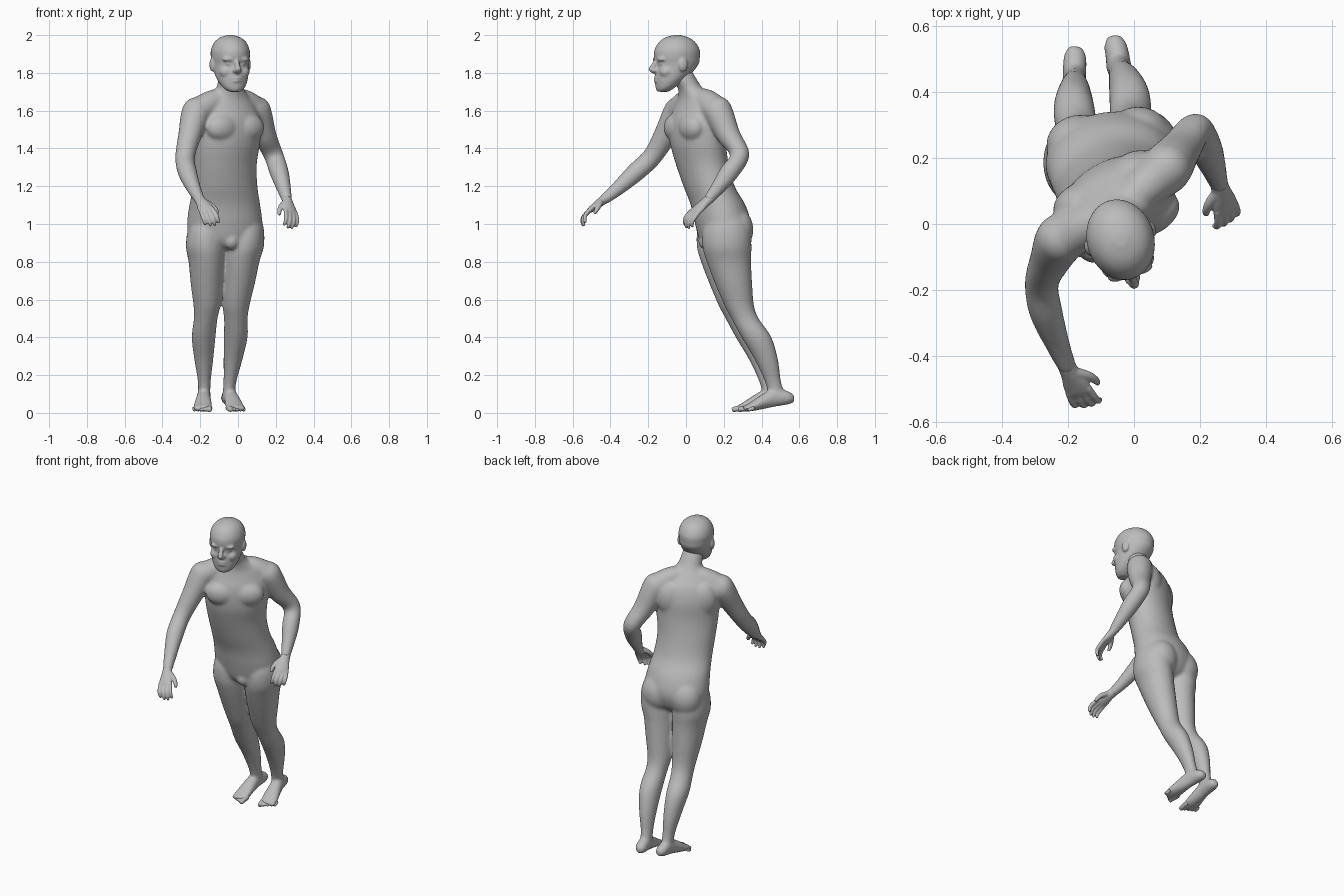
import bpy
import bmesh
import math
from mathutils import Vector, Matrix

cube = bpy.data.objects.get("Cube")
if cube:
    bpy.data.objects.remove(cube, do_unlink=True)

skin = bpy.data.materials.new("plain grey")
skin.use_nodes = True
skin.diffuse_color = (.5, .5, .5, 1)
skin_node = skin.node_tree.nodes["Principled BSDF"]
skin_node.inputs["Base Color"].default_value = skin.diffuse_color
skin_node.inputs["Roughness"].default_value = .7


def turn(degrees):
    return Matrix.Rotation(math.radians(degrees), 3, "Z")


def spline(a, b, c, d, t):
    """Catmull-Rom blend of four vectors."""
    return (b * 2 + (c - a) * t + (a * 2 - b * 5 + c * 4 - d) * t ** 2
            + (b * 3 - a - c * 3 + d) * t ** 3) / 2


def loft(bm, rings, sides=24, steps=4):
    """Skin a run of ellipses, each given as centre and two half axes."""
    padded = [rings[0]] + rings + [rings[-1]]
    loops = []
    for i in range(len(rings) - 1):
        last = i == len(rings) - 2
        for k in range(steps + last):
            centre, u, v = [spline(*column, k / steps) for column in zip(*padded[i:i + 4])]
            angles = [math.tau * n / sides for n in range(sides)]
            loops.append([bm.verts.new(centre + u * math.cos(a) + v * math.sin(a)) for a in angles])
    for low, high in zip(loops, loops[1:]):
        for n in range(sides):
            m = (n + 1) % sides
            bm.faces.new((low[n], low[m], high[m], high[n]))
    bm.faces.new(loops[0][::-1])
    bm.faces.new(loops[-1])


def level_ring(x, y, z, wide, deep, angle=0):
    spin = turn(angle)
    return Vector((x, y, z)), spin @ Vector((wide, 0, 0)), spin @ Vector((0, deep, 0))


def tube(bm, path, radii, sides=16):
    """Round tube through the points of a path."""
    path = [Vector(p) for p in path]
    rings = []
    for i, (point, radius) in enumerate(zip(path, radii)):
        along = path[min(i + 1, len(path) - 1)] - path[max(i - 1, 0)]
        hint = (path[-1] - path[0]).orthogonal()
        u = along.cross(hint).normalized()
        rings.append((point, u * radius, along.cross(u).normalized() * radius))
    loft(bm, rings, sides)


def blob(bm, centre, radii, angle=0):
    """Ellipsoid, for muscles and other soft masses."""
    place = Matrix.Translation(centre) @ turn(angle).to_4x4() @ Matrix.Diagonal((*radii, 1))
    bmesh.ops.create_uvsphere(bm, u_segments=20, v_segments=14, radius=1, matrix=place)


def fuse(name, bm, voxel, relax):
    """Merge the overlapping masses into one smooth skin."""
    bmesh.ops.recalc_face_normals(bm, faces=bm.faces)
    mesh = bpy.data.meshes.new(name)
    bm.to_mesh(mesh)
    bm.free()
    mesh.materials.append(skin)
    obj = bpy.data.objects.new(name, mesh)
    bpy.context.collection.objects.link(obj)
    merge = obj.modifiers.new("merge", "REMESH")
    merge.mode = "VOXEL"
    merge.voxel_size = voxel
    merge.use_smooth_shade = True
    soften = obj.modifiers.new("soften", "SMOOTH")
    soften.factor = .5
    soften.iterations = relax


# Trunk from crotch to neck, twisting as it rises
body = bmesh.new()
trunk = [(-.07, .19, .865, .1, .07, 8), (-.07, .195, .91, .18, .12, 8), (-.07, .195, 1, .2, .146, 8),
         (-.07, .17, 1.1, .19, .143, 12), (-.067, .122, 1.2, .175, .13, 20),
         (-.066, .085, 1.32, .174, .13, 27), (-.056, .064, 1.43, .185, .134, 30),
         (-.055, .06, 1.54, .19, .13, 30), (-.055, .06, 1.62, .165, .105, 30),
         (-.05, .047, 1.67, .12, .08, 28), (-.043, .022, 1.72, .074, .064, 20),
         (-.04, -.01, 1.77, .065, .065, 16), (-.04, -.03, 1.82, .055, .055, 16)]
loft(body, [level_ring(*row) for row in trunk], 32)

# Chest, shoulder blade and buttock masses
chest_centre, hip_centre = Vector((-.05, .05, 0)), Vector((-.07, .195, 0))
for side in (-1, 1):
    blob(body, chest_centre + turn(30) @ Vector((side * .078, -.07, 1.51)), (.095, .06, .075), 30)
    blob(body, chest_centre + turn(30) @ Vector((side * .095, .07, 1.54)), (.085, .06, .11), 30)
    blob(body, hip_centre + turn(8) @ Vector((side * .09, .06, .97)), (.1, .09, .115), 8)
blob(body, (-.035, .1, .91), (.04, .035, .045))

# Legs share one profile: height, outward shift, depth position, half sizes
leg_profile = [(1.04, 0, .2, .07, .09), (.97, 0, .2, .096, .125), (.88, 0, .202, .105, .13),
               (.8, -.006, .212, .096, .118), (.68, -.008, .238, .085, .098),
               (.57, -.01, .266, .072, .079), (.5, -.004, .297, .063, .073), (.4, .006, .358, .063, .08),
               (.28, .004, .411, .05, .062), (.16, 0, .447, .034, .043), (.06, 0, .475, .034, .045)]
for side, ankle, hip in ((-1, -.18, -.17), (1, -.06, .045)):
    rings = []
    for z, out, y, wide, deep in leg_profile:
        x = ankle + (hip - ankle) * z + side * out
        rings.append(level_ring(x, y + side * .015, z, wide, deep))
    loft(body, rings)

# Shoulders and arms: one reaching forward, one bent behind
right_arm = [(-.175, -.015, 1.618), (-.222, -.045, 1.588), (-.255, -.11, 1.47),
             (-.28, -.18, 1.355), (-.268, -.265, 1.275), (-.23, -.37, 1.18), (-.2, -.44, 1.125)]
left_arm = [(.065, .13, 1.622), (.1, .17, 1.593), (.143, .228, 1.465),
            (.188, .285, 1.365), (.218, .23, 1.275), (.245, .16, 1.18), (.26, .115, 1.125)]
arm_radii = (.066, .077, .062, .052, .051, .037, .028)
neck_base = Vector((-.04, .05, 1.675))
for path in (right_arm, left_arm):
    tube(body, path, arm_radii, 20)
    shoulder = Vector(path[1])
    tube(body, [neck_base, neck_base.lerp(shoulder, .5) + Vector((0, 0, .016)), shoulder],
         (.05, .064, .076), 20)
    blob(body, shoulder, (.077, .077, .083))


# Feet, heels slightly raised, with separate toes
def build_foot(name, heel, toe, inner):
    heel, toe = Vector(heel), Vector(toe)
    f = (toe - heel).normalized()
    s = Vector((-f.y, f.x, 0)) * inner
    up = Vector((0, 0, 1))
    sole = [(-.005, .075, .02, .02), (.03, .08, .036, .036), (.1, .082, .036, .05), (.16, .062, .043, .042),
            (.21, .041, .05, .03), (.25, .026, .051, .019), (.27, .023, .046, .014)]
    loft(body, [(heel + f * t + up * z, s * wide, up * tall) for t, z, wide, tall in sole])
    toes = bmesh.new()
    for i in range(5):
        across = s * (.036 - .02 * i)
        thick = .011 if i else .015
        tip = .29 - .009 * i
        tube(toes, [heel + across + f * .22 + up * .028, heel + across + f * (tip - .02) + up * .021,
                    heel + across + f * tip + up * .014], (thick, thick, thick * .8))
    fuse(name, toes, .005, 2)


build_foot("right_toes", (-.178, .535, 0), (-.188, .25, 0), 1)
build_foot("left_toes", (-.062, .568, 0), (.0, .27, 0), -1)
fuse("body", body, .0075, 16)


# Head, turned a little to its left
head = bmesh.new()
head_centre, head_turn = Vector((-.04, -.05, 0)), 17


def on_head(x, y, z):
    return head_centre + turn(head_turn) @ Vector((x, y, z))


skull = [(1.7, -.075, .028, .03), (1.717, -.066, .054, .046), (1.75, -.045, .075, .071),
         (1.79, -.022, .088, .095), (1.845, .003, .096, .115), (1.88, .002, .101, .123),
         (1.92, .003, .101, .122), (1.96, .003, .085, .1), (1.986, .003, .056, .066), (2, .003, .018, .02)]
loft(head, [level_ring(*on_head(0, y, z), wide, deep, head_turn) for z, y, wide, deep in skull], 32)
tube(head, [on_head(0, -.105, 1.875), on_head(0, -.124, 1.845), on_head(0, -.139, 1.818),
            on_head(0, -.118, 1.803)], (.012, .013, .016, .012))
for side in (-1, 1):
    features = {"brow": ((.038, -.098, 1.872), (.036, .02, .013)),
                "eye": ((.036, -.094, 1.848), (.02, .014, .011)),
                "cheek": ((.045, -.07, 1.805), (.038, .038, .034)),
                "nostril": ((.014, -.12, 1.812), (.011, .016, .01)),
                "ear": ((.1, .006, 1.843), (.013, .025, .036))}
    for (x, y, z), radii in features.values():
        blob(head, on_head(side * x, y, z), radii, head_turn)
for z in (1.772, 1.757):
    blob(head, on_head(0, -.106, z), (.03, .018, .009), head_turn)
blob(head, on_head(0, -.094, 1.724), (.032, .02, .02), head_turn)
fuse("head", head, .006, 5)


# Hands with curled fingers
def build_hand(name, wrist, reach, thumb_side, flip):
    bm = bmesh.new()
    d = Vector(reach).normalized()
    a = Vector(thumb_side)
    a = (a - d * a.dot(d)).normalized()
    p = a.cross(d) * flip

    def at(along, across, down=0):
        return Vector(wrist) + d * along + a * across + p * down

    palm = [(-.03, .027, .026), (.02, .03, .023), (.06, .039, .019), (.09, .04, .015), (.105, .034, .01)]
    loft(bm, [(at(t, 0), a * wide, p * thick) for t, wide, thick in palm])
    for i, size in enumerate((.9, 1, .95, .78)):
        x = (1.5 - i) * .02
        spread = x * 1.2
        tube(bm, [at(.085, x), at(.1 + .04 * size, spread, .007),
                  at(.1 + .066 * size, spread, .026 * size),
                  at(.1 + .078 * size, spread, .05 * size)], (.012, .011, .01, .007))
    tube(bm, [at(.02, .016), at(.055, .045, .014), at(.085, .055, .025), at(.105, .055, .033)],
         (.017, .014, .012, .008))
    fuse(name, bm, .005, 2)


build_hand("right_hand", right_arm[-1], (.065, -.135, -.1), (.8, .3, .3), 1)
build_hand("left_hand", left_arm[-1], (.04, -.14, -.125), (-.75, -.35, .3), -1)
